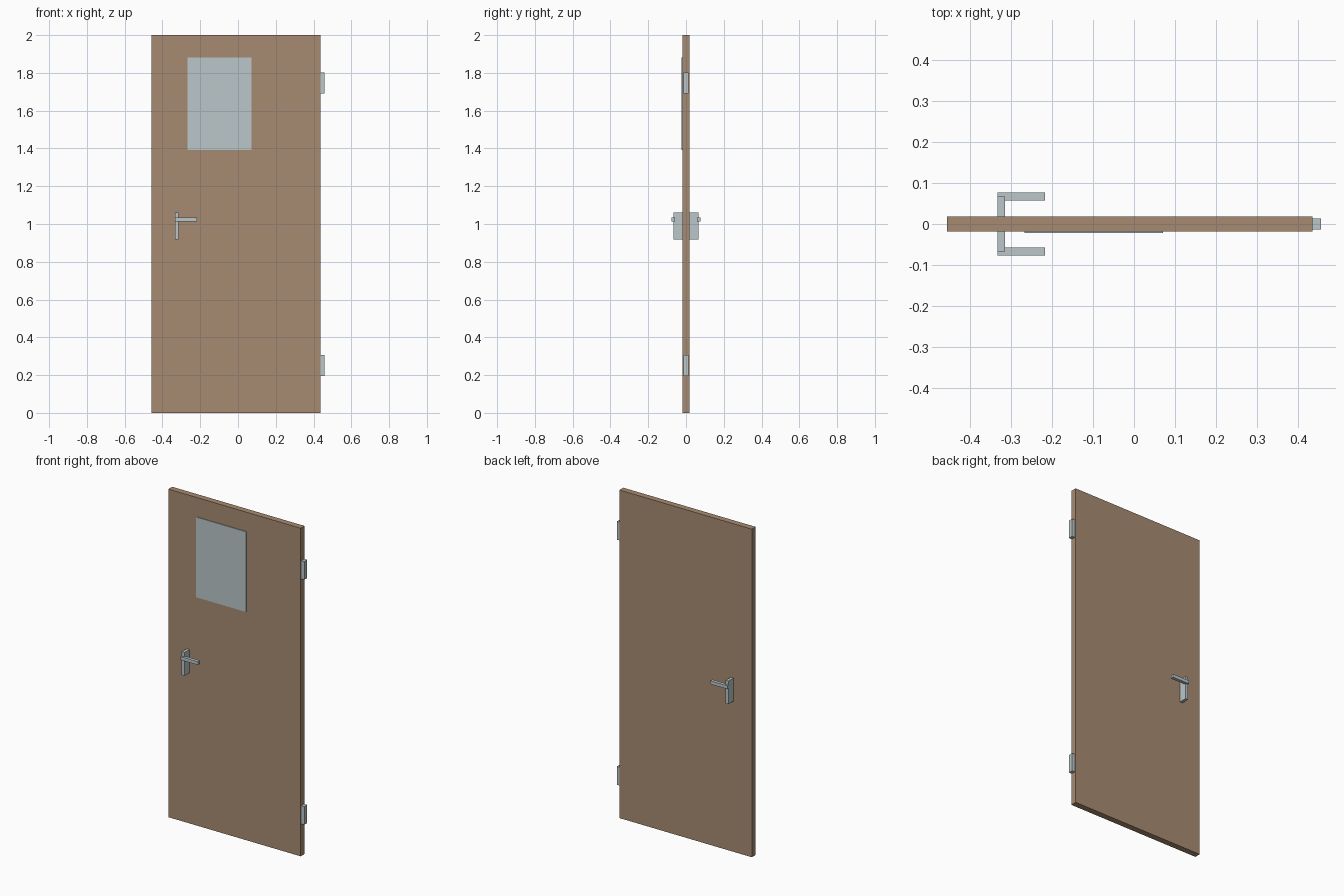
import bpy

cube = bpy.data.objects.get("Cube")
if cube:
    bpy.data.objects.remove(cube, do_unlink=True)


def material(name, rgb):
    mat = bpy.data.materials.new(name)
    mat.use_nodes = True
    color = (*rgb, 1.0)
    mat.diffuse_color = color
    mat.node_tree.nodes["Principled BSDF"].inputs["Base Color"].default_value = color
    return mat


wood = material("brown wood", (0.39, 0.26, 0.165))
pale = material("pale grey", (0.50, 0.565, 0.58))


def box(name, x, y, z, mat):
    """Box spanning the given (low, high) ranges."""
    spans = (x, y, z)
    bpy.ops.mesh.primitive_cube_add(size=1)
    obj = bpy.context.object
    obj.name = name
    obj.location = [(a + b) / 2 for a, b in spans]
    obj.scale = [abs(b - a) for a, b in spans]
    bpy.ops.object.transform_apply(location=True, rotation=False, scale=True)
    obj.data.materials.append(mat)
    return obj


half = 0.0185  # half the leaf thickness

# Door leaf
box("door_leaf", (-0.457, 0.436), (-half, half), (0, 2), wood)

# Window pane, on the front only
box("window_pane", (-0.267, 0.071), (-0.0225, -half), (1.393, 1.882), pale)

# Handle plate and lever on each face
for side, sign in (("front", -1), ("back", 1)):
    box(side + "_handle_plate", (-0.333, -0.315),
        (sign * half, sign * 0.067), (0.918, 1.06), pale)
    box(side + "_handle_lever", (-0.333, -0.217),
        (sign * 0.0575, sign * 0.077), (1.014, 1.034), pale)

# Hinges on the left edge
for name, low in (("lower_hinge", 0.196), ("upper_hinge", 1.69)):
    box(name, (0.436, 0.457), (-0.014, 0.014), (low, low + 0.111), pale)
